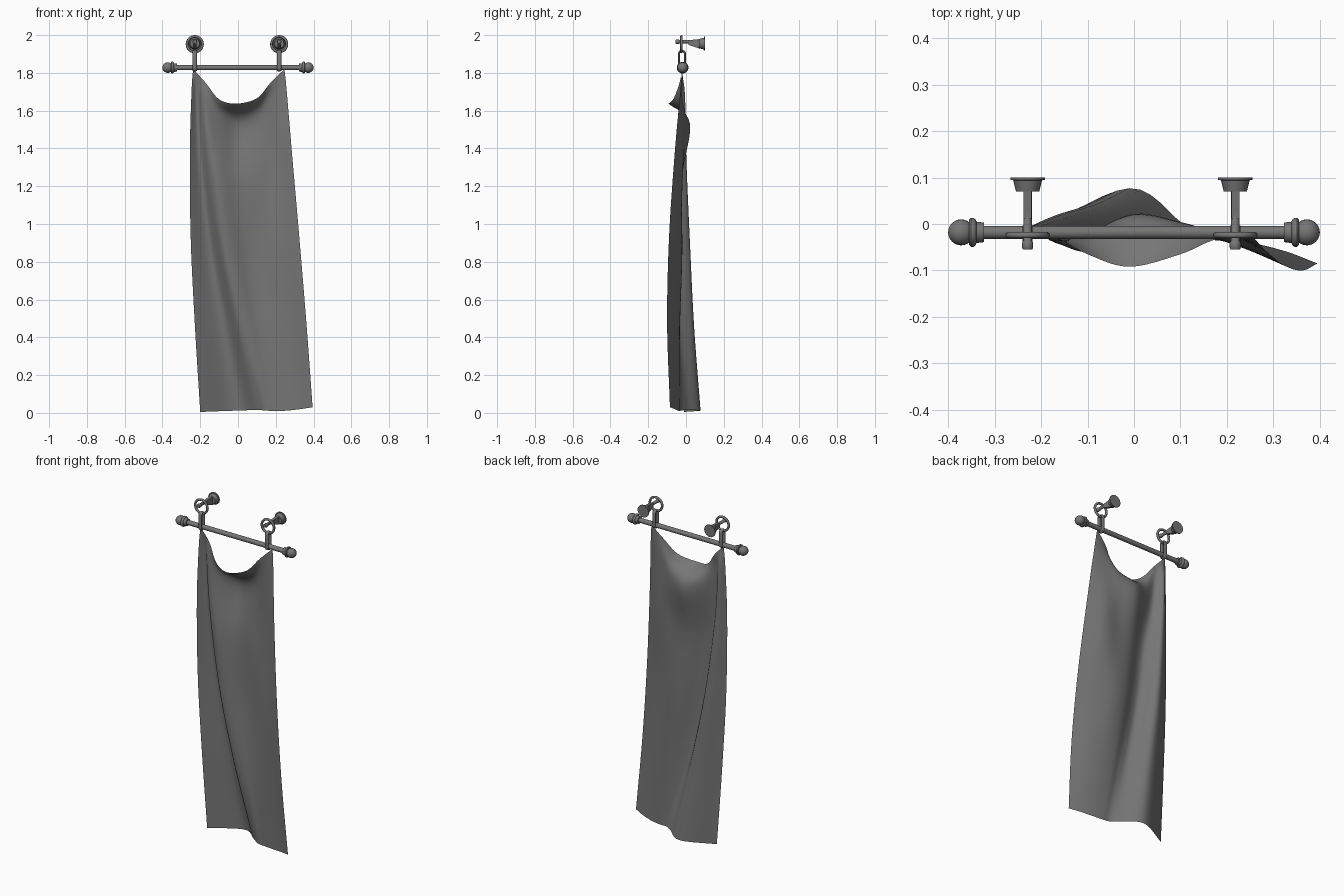
import bpy, bmesh, math
from mathutils import Vector, Matrix

cube = bpy.data.objects.get("Cube")
if cube:
    bpy.data.objects.remove(cube)

grey = bpy.data.materials.new("dark grey")
grey.use_nodes = True
grey.diffuse_color = (0.18, 0.18, 0.18, 1)
grey.node_tree.nodes["Principled BSDF"].inputs["Base Color"].default_value = grey.diffuse_color

ROD_Y, ROD_Z = -0.018, 1.828
RING_Y, MOUNT_Z = -0.024, 1.955


def finish(obj, name, angle=40):
    obj.name = name
    obj.data.materials.append(grey)
    bpy.ops.object.select_all(action="DESELECT")
    obj.select_set(True)
    bpy.context.view_layer.objects.active = obj
    bpy.ops.object.shade_smooth_by_angle(angle=math.radians(angle))


def add_mesh(name, bm, angle=40):
    mesh = bpy.data.meshes.new(name)
    bm.to_mesh(mesh)
    bm.free()
    obj = bpy.data.objects.new(name, mesh)
    bpy.context.collection.objects.link(obj)
    finish(obj, name, angle)


def lathe(name, profile, origin, axis, sides=24):
    """Spin (radius, distance) points around an axis through origin."""
    bm = bmesh.new()
    verts = [bm.verts.new((r, 0, d)) for r, d in profile]
    edges = [bm.edges.new(pair) for pair in zip(verts, verts[1:])]
    bmesh.ops.spin(bm, geom=verts + edges, cent=(0, 0, 0), axis=(0, 0, 1),
                   angle=math.tau, steps=sides, use_merge=True)
    bmesh.ops.remove_doubles(bm, verts=bm.verts, dist=1e-5)
    bmesh.ops.recalc_face_normals(bm, faces=bm.faces)
    turn = Vector((0, 0, 1)).rotation_difference(Vector(axis)).to_matrix().to_4x4()
    bm.transform(Matrix.Translation(origin) @ turn)
    add_mesh(name, bm)


def torus(name, major, minor, origin, rotation):
    bpy.ops.mesh.primitive_torus_add(major_radius=major, minor_radius=minor, location=origin,
                                     rotation=rotation, major_segments=32, minor_segments=10)
    obj = bpy.context.object
    finish(obj, name, 60)
    return obj


# Rod with ball finials
lathe("rod", [(0, -0.34), (0.014, -0.34), (0.014, 0.34), (0, 0.34)], (0, ROD_Y, ROD_Z), (1, 0, 0))
ball = [(0.028 * math.sin(a), 0.372 - 0.028 * math.cos(a))
        for a in (math.pi * i / 12 for i in range(3, 13))]
collars = [(0, 0.323), (0.021, 0.323), (0.023, 0.339), (0.028, 0.341), (0.031, 0.345),
           (0.031, 0.351), (0.027, 0.355), (0.02, 0.355)]
for side, sign in (("left", 1), ("right", -1)):
    lathe(side + "_finial", collars + ball, (0, ROD_Y, ROD_Z), (sign, 0, 0))

# Wall mounts, hanging rings and links
for side, x in (("left", 0.218), ("right", -0.229)):
    lathe(side + "_wall_mount", [(0, 0.07), (0.025, 0.07), (0.031, 0.094), (0.037, 0.095),
                                 (0.037, 0.1), (0, 0.1)], (x, 0, MOUNT_Z), (0, 1, 0))
    # Arm that grows taller towards the wall
    bm = bmesh.new()
    bmesh.ops.create_cube(bm, size=1)
    for v in bm.verts:
        at_wall = v.co.y > 0
        low = -0.028 if at_wall else -0.006
        high = 0.024 if at_wall else 0.018
        v.co = (x + v.co.x * 0.017, 0.075 if at_wall else 0.012,
                MOUNT_Z + (high if v.co.z > 0 else low))
    add_mesh(side + "_arm_brace", bm)
    lathe(side + "_arm", [(0, -0.055), (0.01, -0.055), (0.012, -0.05), (0.012, -0.04),
                          (0.009, -0.036), (0.009, 0.075)], (x, 0, MOUNT_Z + 0.01), (0, 1, 0), 12)
    torus(side + "_ring", 0.041, 0.007, (x, RING_Y, 1.952), (math.pi / 2, 0, 0))
    # Long link: a ring stretched upwards around the rod
    link = torus(side + "_link", 0.0155, 0.0055, (x, RING_Y + 0.003, ROD_Z), (0, math.pi / 2, 0))
    for v in link.data.vertices:
        v.co.z *= 2.1
        if v.co.x < -1e-4:
            v.co.x -= 0.073

# Cloth: cross-sections (x, y) from the top edge down to the hem
top = [1.82, 1.785, 1.74, 1.66, 1.637, 1.665, 1.745, 1.82]
hem = [0.005, 0.012, 0.015, 0.012, 0.01, 0.012, 0.02, 0.03]
sections = [
    (0, [(-.238, -.02), (-.205, -.02), (-.165, -.03), (-.1, -.065),
         (-.01, -.092), (.1, -.065), (.17, -.035), (.246, -.02)]),
    (.065, [(-.246, -.025), (-.215, -.005), (-.173, -.038), (-.1, -.02),
            (0, .02), (.1, .003), (.175, -.018), (.258, -.03)]),
    (.25, [(-.255, -.031), (-.2, .002), (-.152, -.044), (-.098, -.058),
           (0, -.025), (.1, -.02), (.19, -.018), (.286, -.06)]),
    (.5, [(-.25, -.028), (-.152, .021), (-.087, -.048), (-.033, -.054),
          (.05, -.025), (.13, -.022), (.225, -.048), (.325, -.09)]),
    (.75, [(-.228, -.02), (-.08, .043), (.003, -.034), (.06, -.043),
           (.12, -.033), (.2, -.038), (.28, -.06), (.362, -.1)]),
    (1, [(-.2, -.01), (-.01, .077), (.1, .005), (.15, -.027),
         (.2, -.033), (.26, -.042), (.33, -.06), (.395, -.085)]),
]


def smooth_path(points, steps):
    """Sample a Catmull-Rom curve through the points."""
    pts = [2 * points[0] - points[1]] + points + [2 * points[-1] - points[-2]]
    out = []
    for p, a, b, n in zip(pts, pts[1:], pts[2:], pts[3:]):
        for i in range(steps):
            t = i / steps
            out.append(a + (b - p) * t / 2 + (2 * p - 5 * a + 4 * b - n) * t * t / 2
                       + (3 * a - p - 3 * b + n) * t ** 3 / 2)
    return out + [points[-1]]


rows = [smooth_path([Vector((x, y, t + (h - t) * v)) for (x, y), t, h in zip(section, top, hem)], 6)
        for v, section in sections]
columns = [smooth_path(list(column), 8) for column in zip(*rows)]
bm = bmesh.new()
grid = [[bm.verts.new(p) for p in column] for column in columns]
for a, b in zip(grid, grid[1:]):
    for i in range(len(a) - 1):
        bm.faces.new((a[i], a[i + 1], b[i + 1], b[i]))
add_mesh("hanging_cloth", bm, 80)
